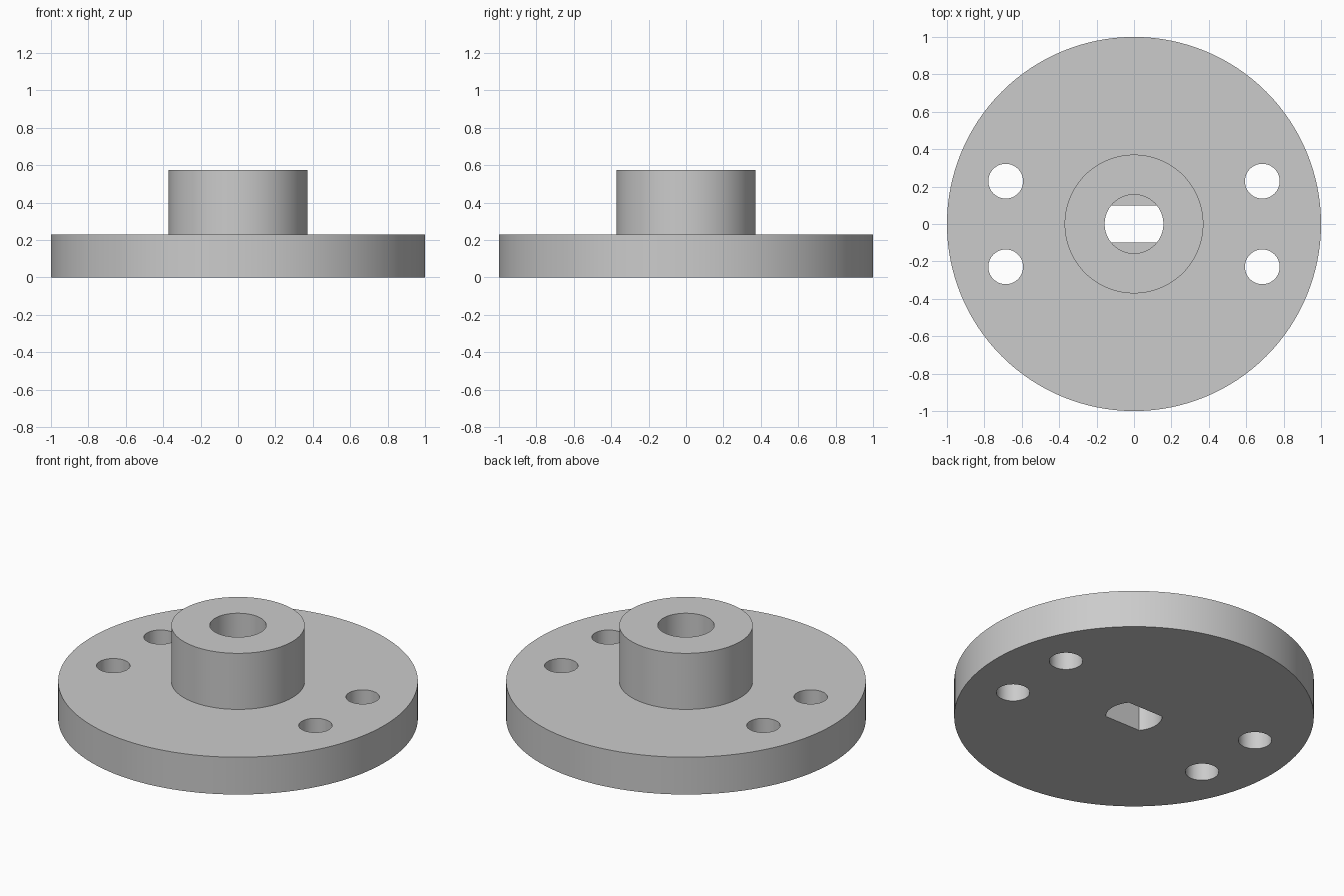
import bpy
import math

cube = bpy.data.objects.get("Cube")
if cube:
    bpy.data.objects.remove(cube, do_unlink=True)

FLANGE_H, TOTAL_H = 0.229, 0.573
FLANGE_R, HUB_R, BORE_R = 1.0, 0.371, 0.157
FLAT_Y = 0.1                                 # half width between the bore flats
BOLT_R, BOLT_X, BOLT_Y = 0.093, 0.686, 0.229

grey = bpy.data.materials.new("plain_grey")
grey.use_nodes = True
colour = (0.6, 0.6, 0.6, 1)
grey.diffuse_color = colour
grey.node_tree.nodes["Principled BSDF"].inputs["Base Color"].default_value = colour


def new_object(name, verts, faces):
    mesh = bpy.data.meshes.new(name)
    mesh.from_pydata(verts, [], faces)
    mesh.materials.append(grey)
    obj = bpy.data.objects.new(name, mesh)
    bpy.context.collection.objects.link(obj)
    return obj


def turned(name, profile, sides, x=0, y=0):
    """Solid of revolution from (radius, z) pairs, bottom to top, with flat caps."""
    verts, faces = [], []
    for r, z in profile:
        for i in range(sides):
            a = math.tau * i / sides
            verts.append((x + r * math.cos(a), y + r * math.sin(a), z))
    for k in range(len(profile) - 1):
        lo, hi = k * sides, (k + 1) * sides
        for i in range(sides):
            j = (i + 1) % sides
            faces.append((lo + i, lo + j, hi + j, hi + i))
    faces.append(tuple(reversed(range(sides))))
    faces.append(tuple(range(len(verts) - sides, len(verts))))
    return new_object(name, verts, faces)


def box(name, low, high):
    obj = turned(name, [(math.sqrt(0.5), -0.5), (math.sqrt(0.5), 0.5)], 4)
    size = [b - a for a, b in zip(low, high)]
    centre = [(a + b) / 2 for a, b in zip(low, high)]
    for v in obj.data.vertices:
        # snap the four-sided prism to an axis-aligned box
        x, y, z = v.co
        corner = (x - y, x + y, z * math.sqrt(2))
        v.co = [c + s * math.copysign(0.5, k) for c, s, k in zip(centre, size, corner)]
    return obj


def cut(target, cutter):
    cutter.hide_render = True
    mod = target.modifiers.new("cut", "BOOLEAN")
    mod.operation, mod.solver, mod.object = "DIFFERENCE", "EXACT", cutter
    bpy.context.view_layer.objects.active = target
    bpy.ops.object.modifier_apply(modifier=mod.name)
    bpy.data.objects.remove(cutter, do_unlink=True)


# Flange disc with raised hub
body = turned("flanged_hub", [(FLANGE_R, 0), (FLANGE_R, FLANGE_H),
                              (HUB_R, FLANGE_H), (HUB_R, TOTAL_H)], 128)

# Round bore narrowing to a double-flat slot through the flange
bore = turned("bore_cutter", [(BORE_R, -0.1), (BORE_R, TOTAL_H + 0.1)], 64)
for side in (-1, 1):
    ys = sorted((side * FLAT_Y, side * 0.3))
    cut(bore, box("flat_cutter", (-0.3, ys[0], -0.2), (0.3, ys[1], FLANGE_H)))
cut(body, bore)

# Four bolt holes
for sx in (-1, 1):
    for sy in (-1, 1):
        cut(body, turned("bolt_cutter", [(BOLT_R, -0.1), (BOLT_R, FLANGE_H + 0.1)],
                         48, sx * BOLT_X, sy * BOLT_Y))

# Smooth round walls, crisp rims
bpy.ops.object.select_all(action="DESELECT")
body.select_set(True)
bpy.context.view_layer.objects.active = body
bpy.ops.object.shade_smooth_by_angle(angle=math.radians(30))
